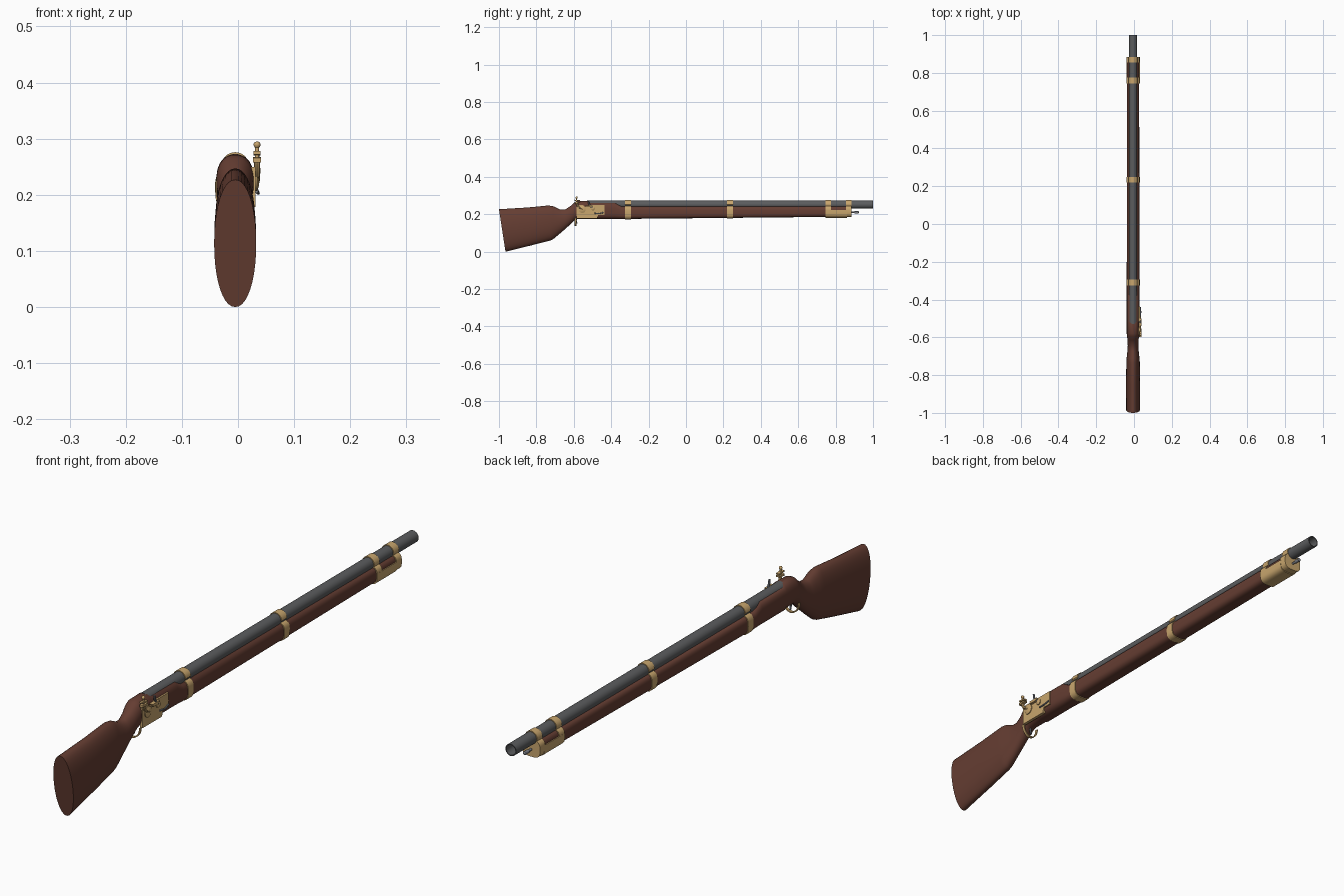
import bpy, bmesh, math
from mathutils import Vector

if "Cube" in bpy.data.objects:
    bpy.data.objects.remove(bpy.data.objects["Cube"])

CX = -0.005  # centre line of barrel and stock


def material(name, rgb):
    m = bpy.data.materials.new(name)
    m.diffuse_color = (*rgb, 1)
    m.use_nodes = True
    m.node_tree.nodes["Principled BSDF"].inputs["Base Color"].default_value = m.diffuse_color
    return m


WOOD = material("walnut_brown", (0.13, 0.047, 0.032))
STEEL = material("barrel_grey", (0.105, 0.108, 0.112))
BRASS = material("brass", (0.58, 0.38, 0.155))
ROD = material("light_steel", (0.20, 0.21, 0.24))


def loft(name, rings, mat, smooth=40, closed=False):
    """Skin a list of equal-length point rings; cap both ends unless closed."""
    bm = bmesh.new()
    vs = [[bm.verts.new(p) for p in r] for r in rings]
    n = len(vs[0])
    pairs = list(zip(vs, vs[1:])) + ([(vs[-1], vs[0])] if closed else [])
    for a, b in pairs:
        for i in range(n):
            j = (i + 1) % n
            bm.faces.new((a[i], a[j], b[j], b[i]))
    if not closed:
        bm.faces.new(vs[0])
        bm.faces.new(vs[-1])
    bmesh.ops.recalc_face_normals(bm, faces=bm.faces)
    me = bpy.data.meshes.new(name)
    bm.to_mesh(me)
    bm.free()
    me.materials.append(mat)
    ob = bpy.data.objects.new(name, me)
    bpy.context.collection.objects.link(ob)
    if smooth:
        bpy.ops.object.select_all(action='DESELECT')
        ob.select_set(True)
        bpy.context.view_layer.objects.active = ob
        bpy.ops.object.shade_smooth_by_angle(angle=math.radians(smooth))
    return ob


def turned(name, start, axis, profile, mat, n=20, closed=False):
    """Lathe (distance, radius) pairs along an axis."""
    axis = Vector(axis).normalized()
    u = axis.orthogonal().normalized()
    w = axis.cross(u)
    rings = [[Vector(start) + axis * d + (u * math.cos(t) + w * math.sin(t)) * r
              for t in (2 * math.pi * i / n for i in range(n))] for d, r in profile]
    return loft(name, rings, mat, 40, closed)


def prism(name, outline, axis, a, b, mat, smooth=30):
    """Extrude a 2D outline along x (outline is y,z) or y (outline is x,z)."""
    def put(p, k):
        return (k, p[0], p[1]) if axis == 'x' else (p[0], k, p[1])
    return loft(name, [[put(p, k) for p in outline] for k in (a, b)], mat, smooth)


def oval(top, bot, hw, e, n=40):
    """Superellipse section in x,z."""
    pts = []
    for i in range(n):
        t = 2 * math.pi * i / n
        c, s = math.cos(t), math.sin(t)
        pts.append((CX + hw * math.copysign(abs(c) ** (2 / e), c),
                    (top + bot) / 2 + (top - bot) / 2 * math.copysign(abs(s) ** (2 / e), s)))
    return pts


def tube(name, path, r, mat, n=8):
    """Round bar along a path of points."""
    path = [Vector(p) for p in path]
    rings = []
    for i, p in enumerate(path):
        d = (path[min(i + 1, len(path) - 1)] - path[max(i - 1, 0)]).normalized()
        u = d.cross(Vector((0, 1, 0)) if abs(d.y) < 0.8 else Vector((1, 0, 0))).normalized()
        w = d.cross(u)
        rings.append([p + (u * math.cos(t) + w * math.sin(t)) * r
                      for t in (2 * math.pi * k / n for k in range(n))])
    return loft(name, rings, mat)


# Stock: y, top, bottom, half width, roundness, slant of the section
stations = [
    (-1.0, .227, .0, .0375, 2.1, .035), (-.85, .236, .033, .037, 2.1, .02),
    (-.735, .247, .06, .0355, 2.1, .01), (-.71, .243, .067, .034, 2.1, 0),
    (-.675, .226, .096, .030, 2.1, 0), (-.645, .226, .122, .028, 2.1, 0),
    (-.615, .246, .149, .029, 2.1, 0), (-.595, .265, .168, .032, 2.2, 0),
    (-.58, .271, .175, .0335, 2.3, 0), (-.525, .272, .175, .0335, 2.4, 0),
    (-.515, .264, .175, .0335, 3.2, 0), (-.38, .264, .175, .0335, 3.2, 0),
    (-.345, .243, .175, .0335, 3.2, 0), (.87, .243, .187, .0325, 3.2, 0)]
loft("stock", [[(x, y + sh * (top - z) / (top - bot), z) for x, z in oval(top, bot, hw, e)]
               for y, top, bot, hw, e, sh in stations], WOOD, 35)

# Hollow barrel and ramrod
turned("barrel", (CX, 0, .2515), (0, 1, 0),
       [(-.53, .0215), (1, .0215), (1, .018), (.8, .018), (.8, .001), (-.53, .001)],
       STEEL, 32, True)
turned("ramrod", (CX, 0, .21), (0, 1, 0),
       [(.8, .004), (.90, .004), (.902, .0065), (.922, .0065), (.924, .004)], ROD, 12)

# Barrel bands: barrel arc on top of the stock outline
def band_outline(y):
    bot = .175 + .012 * (y + .345) / 1.215 - .003
    low = [p for p in oval(.246, bot, .0355, 3.2) if p[1] <= .245]
    right = sorted([p for p in low if p[0] >= CX], key=lambda p: math.atan2(p[1] - .21, p[0] - CX))
    left = [(2 * CX - x, z) for x, z in reversed(right)]
    arc = [(CX + .0245 * math.cos(t), .2515 + .0245 * math.sin(t))
           for t in (math.pi * i / 16 for i in range(17))]
    return right + arc + left


for i, y in enumerate((-.31, .235, .76, .87)):
    prism("barrel_band_%d" % (i + 1), band_outline(y), 'y', y - .015, y + .015, BRASS, 35)

# Nose cap under the fore-end
cap = [p for p in oval(.246, .181, .0358, 3.2) if p[1] <= .224]
prism("nose_cap", cap, 'y', .745, .86, BRASS, 35)

# Lock plate on the right side, with stepped lower edge
prism("lock_plate", [(-.585, .178), (-.475, .178), (-.47, .197), (-.437, .197), (-.437, .25),
                     (-.515, .25), (-.52, .242), (-.545, .242), (-.55, .25), (-.585, .25)],
      'x', .02, .031, BRASS)
for name, y, z, r in (("tumbler_boss", -.555, .226, .019), ("frizzen_boss", -.498, .231, .011)):
    turned(name, (.03, y, z), (1, 0, 0), [(0, r), (.004, r), (.007, r * .6), (.008, r * .2)], BRASS)

# Cock: arm, jaws, clamp screw with ball top
tube("cock_arm", [(.034, -.555, .226), (.034, -.568, .235), (.034, -.58, .246),
                  (.034, -.585, .262)], .0055, BRASS)
prism("cock_lower_jaw", [(-.597, .258), (-.568, .262), (-.568, .267), (-.597, .266)],
      'x', .027, .041, BRASS)
prism("cock_upper_jaw", [(-.597, .272), (-.568, .270), (-.568, .275), (-.597, .278)],
      'x', .028, .040, BRASS)
turned("cock_screw", (.034, -.585, .255), (0, 0, 1),
       [(0, .0035), (.029, .0035), (.03, .0045), (.033, .0062), (.036, .0062), (.039, .004),
        (.04, .001)], BRASS, 14)

# Frizzen and its pan
tube("frizzen", [(.034, -.50, .235), (.034, -.512, .245), (.034, -.52, .258), (.034, -.522, .272)],
     .004, ROD)
prism("pan", [(-.535, .238), (-.505, .238), (-.50, .248), (-.54, .248)], 'x', .025, .040, BRASS)
tube("frizzen_spring", [(.033, -.49, .206), (.036, -.465, .203), (.033, -.44, .21)], .003, ROD)

# Trigger and crosswise guard loop
tube("trigger", [(CX, -.585, .185), (CX, -.588, .165), (CX, -.583, .15)], .0035, ROD)
guard = []
for i in range(17):
    t = math.pi * (1 + i / 16)
    c, s = math.cos(t), math.sin(t)
    guard.append([(CX + (.029 + d) * c, -.59 + k, .18 + (.038 + d) * s)
                  for d, k in ((0, -.005), (.004, -.005), (.004, .005), (0, .005))])
loft("trigger_guard", guard, BRASS)
